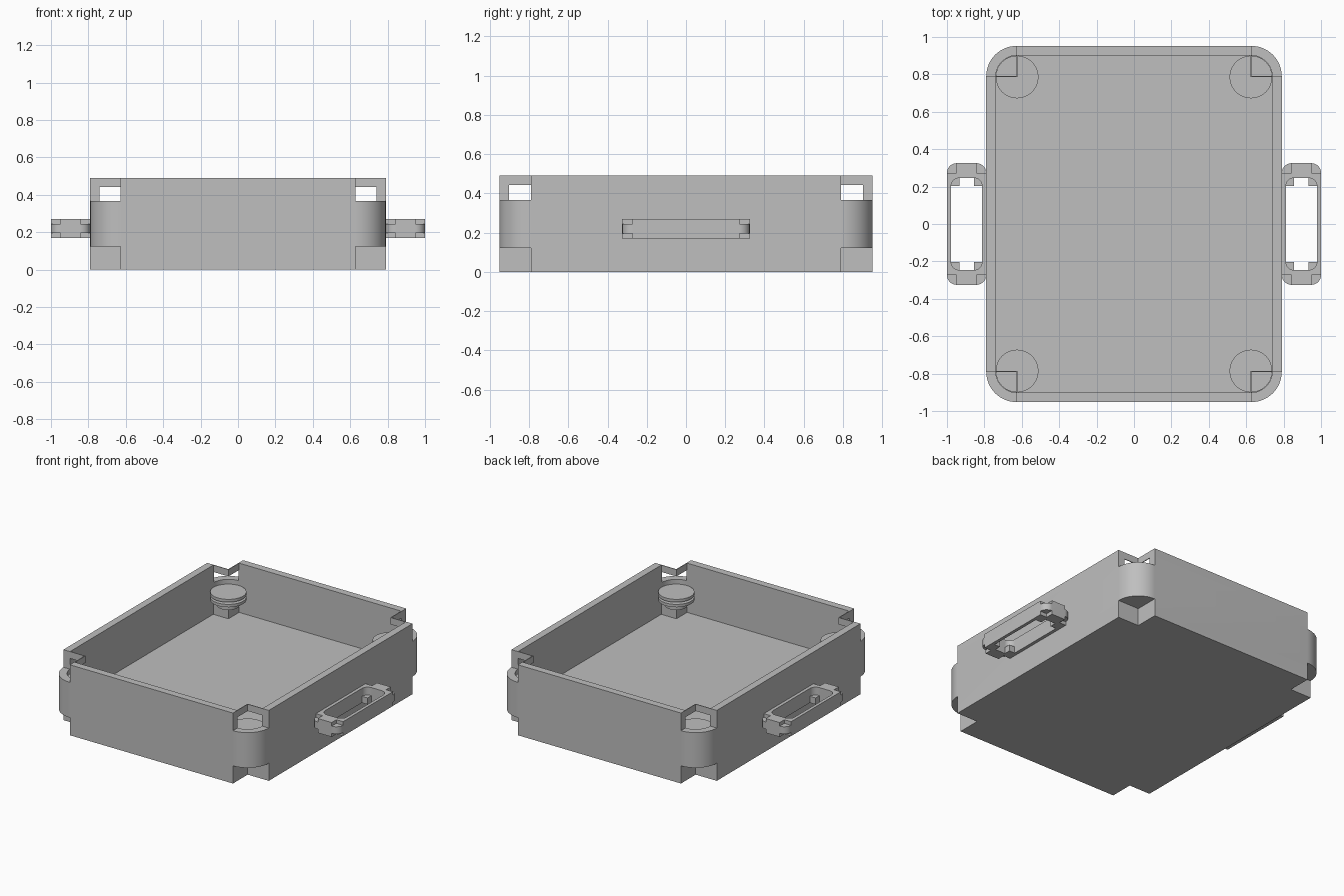
import bpy, bmesh, math

if "Cube" in bpy.data.objects:
    bpy.data.objects.remove(bpy.data.objects["Cube"])

GREY = (0.52, 0.52, 0.52, 1)
mat = bpy.data.materials.new("plain grey")
mat.use_nodes = True
mat.diffuse_color = GREY
mat.node_tree.nodes["Principled BSDF"].inputs["Base Color"].default_value = GREY


def outline(hx, hy, r, rounded, cx):
    """Rectangle whose corners are either rounded or notched square."""
    steps, pts = 16, []
    for i, (sx, sy) in enumerate([(1, 1), (-1, 1), (-1, -1), (1, -1)]):
        px, py = cx + sx * (hx - r), sy * (hy - r)
        if rounded:
            for k in range(steps + 1):
                a = (i + k / steps) * math.pi / 2
                pts.append((px + r * math.cos(a), py + r * math.sin(a)))
        else:
            corner = [(px + sx * r, py), (px, py), (px, py + sy * r)]
            pts += corner if i % 2 == 0 else corner[::-1]
    return pts


def prism(name, hx, hy, r, z0, z1, rounded=False, cx=0):
    bm = bmesh.new()
    base = bm.faces.new([bm.verts.new((x, y, z0)) for x, y in outline(hx, hy, r, rounded, cx)])
    top = bmesh.ops.extrude_face_region(bm, geom=[base])["geom"]
    bmesh.ops.translate(bm, vec=(0, 0, z1 - z0),
                        verts=[v for v in top if isinstance(v, bmesh.types.BMVert)])
    bmesh.ops.recalc_face_normals(bm, faces=bm.faces)
    mesh = bpy.data.meshes.new(name)
    bm.to_mesh(mesh)
    bm.free()
    mesh.materials.append(mat)
    ob = bpy.data.objects.new(name, mesh)
    bpy.context.collection.objects.link(ob)
    return ob


def combine(ob, tool, operation):
    """Apply a boolean and remove the tool."""
    mod = ob.modifiers.new("cut", "BOOLEAN")
    mod.operation, mod.object, mod.solver = operation, tool, "EXACT"
    bpy.context.view_layer.update()
    graph = bpy.context.evaluated_depsgraph_get()
    mesh = bpy.data.meshes.new_from_object(ob.evaluated_get(graph))
    ob.modifiers.clear()
    ob.data = mesh
    bpy.data.objects.remove(tool)


def smooth(ob):
    bpy.ops.object.select_all(action="DESELECT")
    ob.select_set(True)
    bpy.context.view_layer.objects.active = ob
    bpy.ops.object.shade_smooth_by_angle(angle=math.radians(30))


# Box with notched corners, rounded only through the middle band
box = prism("box", 0.79, 0.952, 0.162, 0, 0.49)
combine(box, prism("band", 0.79, 0.952, 0.162, 0.1225, 0.3675, True), "UNION")
# Open cavity, its rounded corners breaking into the upper notches
combine(box, prism("cavity", 0.74, 0.902, 0.117, 0.1475, 0.6), "DIFFERENCE")
combine(box, prism("cavity_band", 0.74, 0.902, 0.117, 0.2475, 0.4425, True), "DIFFERENCE")
smooth(box)

# Ring handles on both sides
for side, sx in (("left", 1), ("right", -1)):
    cx = sx * 0.895
    handle = prism(side + "_handle", 0.105, 0.325, 0.052, 0.17, 0.27, False, cx)
    combine(handle, prism("band", 0.105, 0.325, 0.052, 0.195, 0.245, True, cx), "UNION")
    combine(handle, prism("hole", 0.083, 0.246, 0.044, 0.1, 0.35, False, cx), "DIFFERENCE")
    combine(handle, prism("hole_band", 0.083, 0.246, 0.044, 0.215, 0.35, True, cx), "DIFFERENCE")
    smooth(handle)

# Corner pegs: a neck carrying two flat discs
for side, sx in (("left", 1), ("right", -1)):
    for end, sy in (("front", -1), ("back", 1)):
        bm = bmesh.new()
        for radius, z0, z1 in ((0.07, 0.24, 0.33), (0.114, 0.28, 0.3), (0.114, 0.315, 0.335)):
            made = bmesh.ops.create_cone(bm, cap_ends=True, segments=48, radius1=radius,
                                         radius2=radius, depth=z1 - z0)
            bmesh.ops.translate(bm, verts=made["verts"],
                                vec=(sx * 0.625, sy * 0.786, (z0 + z1) / 2))
        mesh = bpy.data.meshes.new("peg")
        bm.to_mesh(mesh)
        bm.free()
        mesh.materials.append(mat)
        peg = bpy.data.objects.new(f"{end}_{side}_peg", mesh)
        bpy.context.collection.objects.link(peg)
        smooth(peg)
